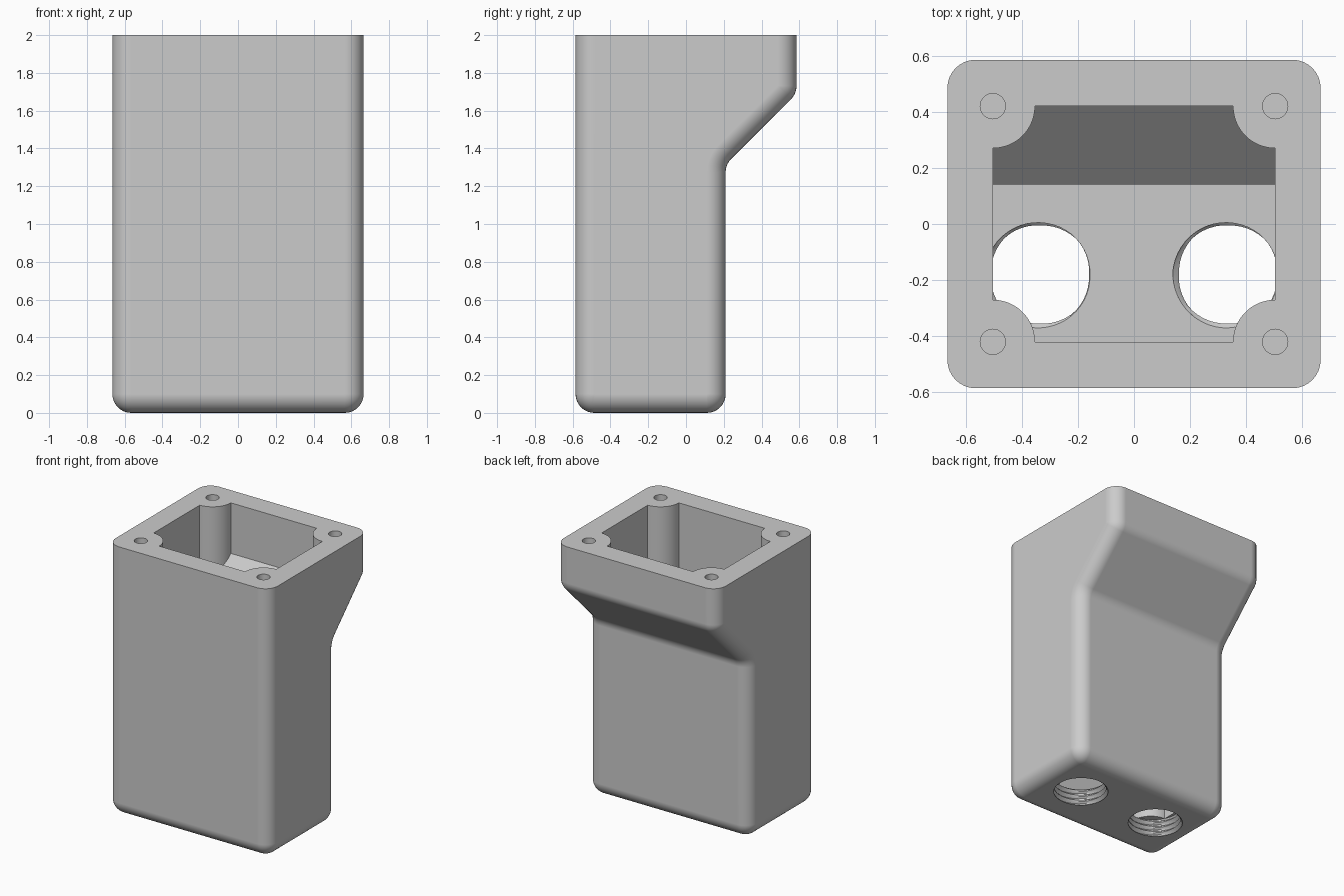
import bpy, bmesh, math
from math import sin, cos, radians, pi

if "Cube" in bpy.data.objects:
    bpy.data.objects.remove(bpy.data.objects["Cube"], do_unlink=True)

HX, HY, TOP, R = 0.665, 0.585, 2.0, 0.1      # outer half sizes, height, edge radius
IX, IY, FLOOR = 0.503, 0.42, 0.13            # cavity half sizes, floor level

grey = bpy.data.materials.new("plain grey")
grey.use_nodes = True
grey.diffuse_color = (0.6, 0.6, 0.6, 1)
grey.node_tree.nodes["Principled BSDF"].inputs["Base Color"].default_value = (0.6, 0.6, 0.6, 1)


def loft(name, rings):
    """Skin a list of equal-length point rings and cap both ends."""
    bm = bmesh.new()
    rows = [[bm.verts.new(p) for p in ring] for ring in rings]
    n = len(rows[0])
    for a, b in zip(rows, rows[1:]):
        for i in range(n):
            j = (i + 1) % n
            bm.faces.new((a[i], a[j], b[j], b[i]))
    bm.faces.new(rows[0][::-1])
    bm.faces.new(rows[-1])
    bmesh.ops.remove_doubles(bm, verts=bm.verts, dist=1e-5)
    bmesh.ops.recalc_face_normals(bm, faces=bm.faces)
    mesh = bpy.data.meshes.new(name)
    bm.to_mesh(mesh)
    bm.free()
    mesh.materials.append(grey)
    ob = bpy.data.objects.new(name, mesh)
    bpy.context.collection.objects.link(ob)
    return ob


def cylinder(name, x, y, r, z0, z1, n=64):
    ring = [(x + r * cos(2 * pi * i / n), y + r * sin(2 * pi * i / n)) for i in range(n)]
    return loft(name, [[(*p, z) for p in ring] for z in (z0, z1)])


def cut(target, cutter):
    """Subtract the cutter, then discard it."""
    cutter.hide_render = True
    mod = target.modifiers.new("cut", 'BOOLEAN')
    mod.operation, mod.solver, mod.object = 'DIFFERENCE', 'EXACT', cutter
    bpy.context.view_layer.objects.active = target
    bpy.ops.object.modifier_apply(modifier=mod.name)
    bpy.data.objects.remove(cutter, do_unlink=True)


# Housing: side profile with rounded corners, shrinking towards each side
CORNERS = [(R - HY, R, 180, 270, 1),          # front bottom
           (0.11, R, 270, 360, 1),            # back bottom
           (0.31, 1.274, 180, 135, -1),       # inner bend under the overhang
           (HY - R, 1.731, -45, 0, 1)]        # outer bend of the overhang


def section(x, inset):
    pts = []
    for cy, cz, a0, a1, sign in CORNERS:
        r = R - sign * inset
        for i in range(9):
            a = radians(a0 + (a1 - a0) * i / 8)
            pts.append((x, cy + r * cos(a), cz + r * sin(a)))
    return pts + [(x, HY - inset, TOP), (x, inset - HY, TOP)]


steps = [radians(90 * i / 8) for i in range(9)]
half = [(HX - R + R * sin(a), R * (1 - cos(a))) for a in steps]
housing = loft("housing", [section(-x, d) for x, d in reversed(half)]
               + [section(x, d) for x, d in half])

# Cavity with a sloped back, leaving a round screw post in each corner
inner = [(-IY, FLOOR), (0.14, FLOOR), (0.14, 1.345), (IY, 1.625), (IY, TOP + 0.1), (-IY, TOP + 0.1)]
cavity = loft("cavity_cutter", [[(x, y, z) for y, z in inner] for x in (-IX, IX)])
posts = [(sx * IX, sy * IY) for sx in (-1, 1) for sy in (-1, 1)]
for x, y in posts:
    cut(cavity, cylinder("post_cutter", x, y, 0.15, 0, TOP + 0.2))
cut(housing, cavity)

# Screw holes in the rim
for x, y in posts:
    cut(housing, cylinder("screw_hole_cutter", x, y, 0.045, 1.62, TOP + 0.1, 32))


# Threaded cable openings through the floor
def thread_ring(cx, cy, z, n=48, pitch=0.04):
    ring = []
    for i in range(n):
        a = 2 * pi * i / n
        u = ((z - FLOOR) / pitch - (a - radians(200)) / (2 * pi) + 0.5) % 1
        r = 0.175 + 0.025 * (1 - abs(2 * u - 1))
        ring.append((cx + r * cos(a), cy + r * sin(a), z))
    return ring


for sx in (-1, 1):
    levels = [-0.0225 + 0.01 * i for i in range(17)]
    cut(housing, loft("thread_cutter", [thread_ring(sx * 0.335, -0.18, z) for z in levels]))

# Smooth rounded edges, keep flat faces and rims crisp
bpy.ops.object.select_all(action='DESELECT')
housing.select_set(True)
bpy.context.view_layer.objects.active = housing
bpy.ops.object.shade_smooth_by_angle(angle=radians(30))
weighted = housing.modifiers.new("even_shading", 'WEIGHTED_NORMAL')
weighted.keep_sharp = True
